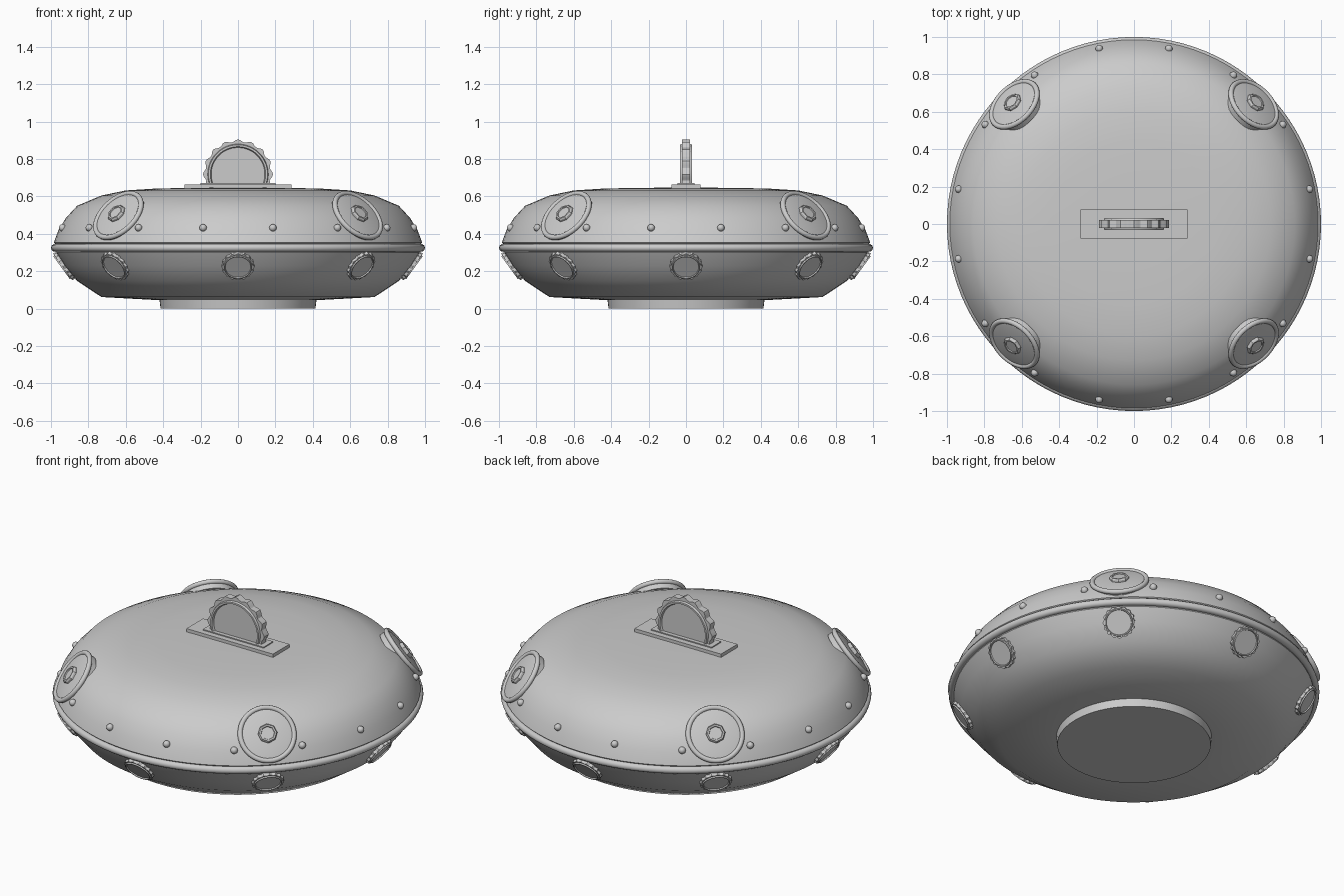
import bpy, bmesh, math
from mathutils import Vector, Matrix

cube = bpy.data.objects.get("Cube")
if cube:
    bpy.data.objects.remove(cube, do_unlink=True)

grey = bpy.data.materials.new("plain grey")
grey.use_nodes = True
colour = (0.6, 0.6, 0.6, 1)
grey.diffuse_color = colour
grey.node_tree.nodes["Principled BSDF"].inputs["Base Color"].default_value = colour


def finish(name, bm, matrix=Matrix(), angle=40):
    """Turn a bmesh into a named, placed, shaded object."""
    bmesh.ops.remove_doubles(bm, verts=bm.verts, dist=1e-5)
    bmesh.ops.recalc_face_normals(bm, faces=bm.faces)
    mesh = bpy.data.meshes.new(name)
    bm.to_mesh(mesh)
    bm.free()
    mesh.materials.append(grey)
    ob = bpy.data.objects.new(name, mesh)
    bpy.context.collection.objects.link(ob)
    ob.matrix_world = matrix
    bpy.ops.object.select_all(action='DESELECT')
    ob.select_set(True)
    bpy.context.view_layer.objects.active = ob
    bpy.ops.object.shade_smooth_by_angle(angle=math.radians(angle))
    return ob


def lathe(name, profile, segs=64, matrix=Matrix(), lobes=0, depth=0, lobed_from=9, angle=40):
    """Revolve (radius, height) points; radii past lobed_from get a scalloped edge."""
    bm = bmesh.new()
    rings = []
    for r, h in profile:
        ring = []
        for i in range(segs):
            a = math.tau * i / segs
            rr = r - depth * (1 - math.cos(lobes * a)) / 2 if r > lobed_from else r
            ring.append(bm.verts.new((rr * math.cos(a), rr * math.sin(a), h)))
        rings.append(ring)
    for lower, upper in zip(rings, rings[1:]):
        for i in range(segs):
            j = (i + 1) % segs
            bm.faces.new((lower[i], lower[j], upper[j], upper[i]))
    # Dissolve fans at the axis, cap open ends
    for ring, (r, h) in ((rings[0], profile[0]), (rings[-1], profile[-1])):
        if r > 0:
            bm.faces.new(ring)
    bmesh.ops.dissolve_degenerate(bm, dist=1e-5, edges=bm.edges)
    return finish(name, bm, matrix, angle)


def box(name, size, centre):
    bm = bmesh.new()
    bmesh.ops.create_cube(bm, size=1)
    bmesh.ops.scale(bm, vec=size, verts=bm.verts)
    return finish(name, bm, Matrix.Translation(centre))


def outward(turn, tilt, radius, z):
    """Placement on the hull with local z pointing out of the surface."""
    t, e = math.radians(turn), math.radians(tilt)
    normal = Vector((math.cos(t) * math.cos(e), math.sin(t) * math.cos(e), math.sin(e)))
    place = Matrix.Translation((radius * math.cos(t), radius * math.sin(t), z))
    return place @ normal.to_track_quat('Z', 'Y').to_matrix().to_4x4()


def bead(major, minor, height, steps=10):
    """Closed round cross-section for a ring."""
    return [(major + minor * math.cos(math.tau * i / steps),
             height + minor * math.sin(math.tau * i / steps)) for i in range(steps + 1)]


def ring(name, major, minor, height, segs, matrix=Matrix()):
    bm = bmesh.new()
    loops = []
    for r, h in bead(major, minor, height)[:-1]:
        loops.append([bm.verts.new((r * math.cos(math.tau * i / segs),
                                    r * math.sin(math.tau * i / segs), h)) for i in range(segs)])
    for k, loop in enumerate(loops):
        following = loops[(k + 1) % len(loops)]
        for i in range(segs):
            j = (i + 1) % segs
            bm.faces.new((loop[i], loop[j], following[j], following[i]))
    return finish(name, bm, matrix, 60)


# Hull: upper dome, lower bowl, seam ring and foot
lathe("upper_dome", [(0, 0.647), (0.25, 0.646), (0.44, 0.642), (0.6, 0.632), (0.73, 0.605),
                     (0.86, 0.55), (0.92, 0.485), (0.96, 0.42), (0.985, 0.353), (0.96, 0.33)], 96)
lathe("lower_bowl", [(0.965, 0.34), (0.972, 0.3), (0.93, 0.23), (0.86, 0.148),
                     (0.73, 0.062), (0.42, 0.045), (0, 0.045)], 96)
ring("seam_ring", 0.979, 0.021, 0.325, 96)
lathe("foot", [(0.42, 0.05), (0.414, 0)], 64)

# Scalloped disc, shared by the handle and the portholes
face = [(0, 0.022), (0.143, 0.022), (0.148, 0.033), (0.158, 0.033), (0.162, 0.021), (0.187, 0.021)]
disc = face + [(r, -h) for r, h in reversed(face)]


def scalloped_disc(name, matrix):
    lathe(name, disc, 96, matrix, lobes=16, depth=0.014, lobed_from=0.17, angle=30)


# Handle on its base plate
box("handle_plate", (0.57, 0.156, 0.03), (0, 0, 0.65))
box("handle_plate_step", (0.4, 0.09, 0.01), (0, 0, 0.666))
scalloped_disc("handle", Matrix.Translation((0, 0, 0.718)) @ Matrix.Rotation(math.pi / 2, 4, 'X')
               @ Matrix.Rotation(math.pi / 2, 4, 'Z'))

# Portholes around the lower bowl
for k in range(8):
    scalloped_disc(f"porthole_{k + 1}", outward(45 * k, -36, 0.927, 0.23)
                   @ Matrix.Diagonal((0.47, 0.47, 0.6, 1)))

# Rivets above the seam
for k in range(16):
    bm = bmesh.new()
    bmesh.ops.create_uvsphere(bm, u_segments=12, v_segments=8, radius=0.02)
    finish(f"rivet_{k + 1}", bm, outward(22.5 * k + 11.25, 20, 0.956, 0.432), 60)

# Large round hatches on the dome, each with an eight-sided knob
for k in range(4):
    place = outward(45 + 90 * k, 37, 0.903, 0.497)
    lathe(f"hatch_plate_{k + 1}", [(0.15, -0.04), (0.15, 0.004), (0.115, 0.012), (0, 0.018)], 48, place)
    ring(f"hatch_rim_{k + 1}", 0.147, 0.014, 0.002, 48, place)
    lathe(f"hatch_knob_{k + 1}", [(0.053, 0), (0.053, 0.026), (0.047, 0.034), (0.038, 0.034),
                                  (0.036, 0.028), (0, 0.028)], 8, place, angle=25)
